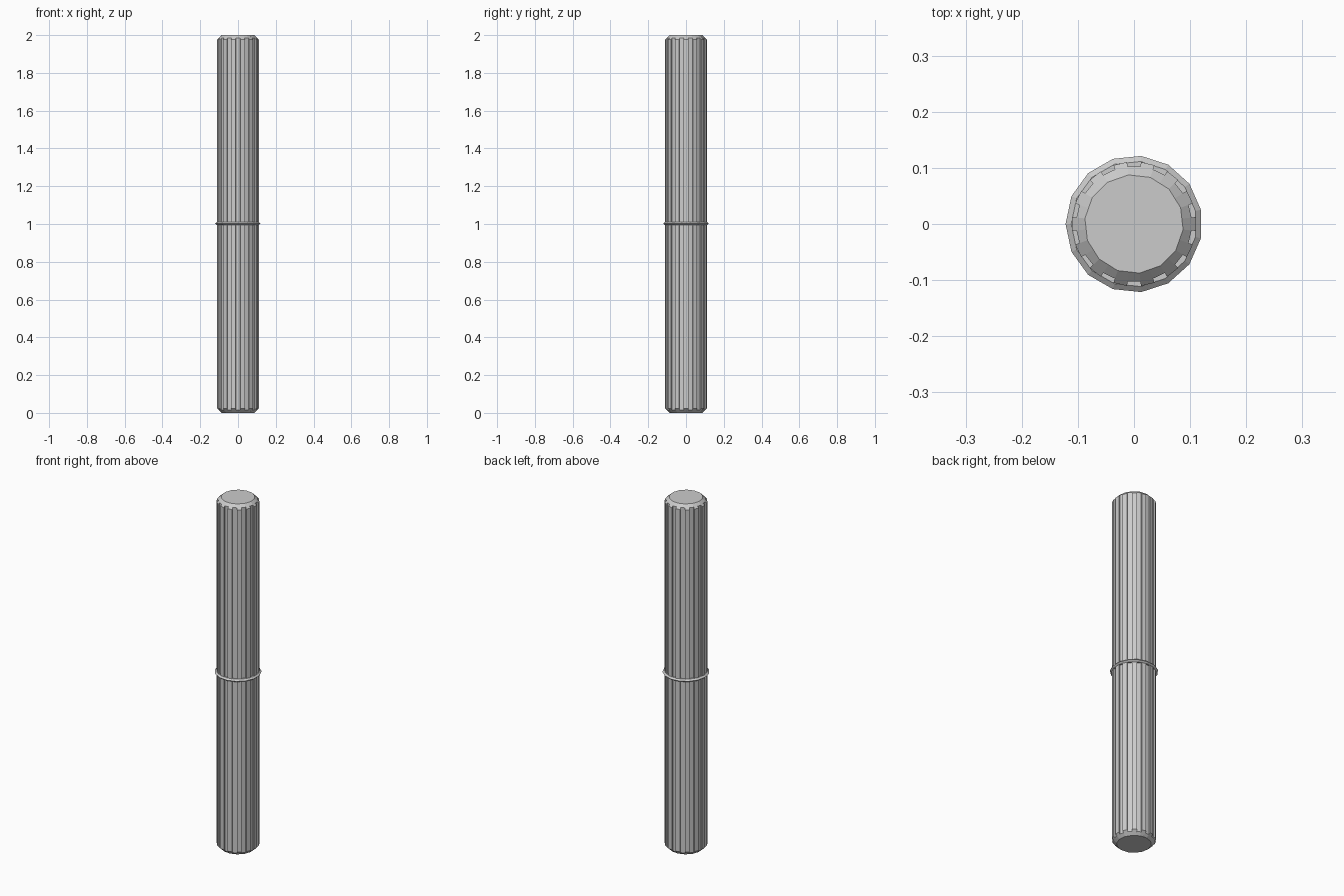
import bpy, bmesh, math

cube = bpy.data.objects.get("Cube")
if cube:
    bpy.data.objects.remove(cube, do_unlink=True)

# Single grey material
grey = bpy.data.materials.new("light_grey")
grey.use_nodes = True
colour = (0.6, 0.6, 0.6, 1)
grey.diffuse_color = colour
grey.node_tree.nodes["Principled BSDF"].inputs["Base Color"].default_value = colour


def polar(radius, angle, z):
    return (radius * math.cos(angle), radius * math.sin(angle), z)


def make_object(name, bm):
    bmesh.ops.remove_doubles(bm, verts=bm.verts, dist=1e-5)
    bmesh.ops.recalc_face_normals(bm, faces=bm.faces)
    mesh = bpy.data.meshes.new(name)
    bm.to_mesh(mesh)
    bm.free()
    mesh.materials.append(grey)
    obj = bpy.data.objects.new(name, mesh)
    bpy.context.collection.objects.link(obj)
    return obj


def bridge(bm, lower, upper):
    for i in range(len(lower)):
        j = (i + 1) % len(lower)
        corners = (lower[i], lower[j], upper[j], upper[i])
        bm.faces.new(corners)


# Fluted rod: grooves and teeth of equal width, with chamfered ends
TEETH, HEIGHT = 14, 2.0
CAP_R, FLOOR_R, TOOTH_R = 0.088, 0.103, 0.111
step = 2 * math.pi / TEETH
outline = []  # angle, body radius, end cap radius
for k in range(TEETH):
    first = math.pi / 2 + k * step - step / 4
    second = first + step / 2
    flat_r = CAP_R * math.cos(step / 2)
    outline += [(first, TOOTH_R, flat_r), (first, FLOOR_R, flat_r),
                (second, FLOOR_R, CAP_R), (second, TOOTH_R, CAP_R)]

bm = bmesh.new()
drop = [r - CAP_R for _, r, _ in outline]
bottom = [bm.verts.new(polar(c, a, 0)) for a, _, c in outline]
low = [bm.verts.new(polar(r, a, d)) for (a, r, _), d in zip(outline, drop)]
high = [bm.verts.new(polar(r, a, HEIGHT - d)) for (a, r, _), d in zip(outline, drop)]
top = [bm.verts.new(polar(c, a, HEIGHT)) for a, _, c in outline]
for lower, upper in ((bottom, low), (low, high), (high, top)):
    bridge(bm, lower, upper)
bmesh.ops.remove_doubles(bm, verts=bm.verts, dist=1e-5)
for z in (0, HEIGHT):
    rim = [e for e in bm.edges if e.is_boundary
           and all(abs(v.co.z - z) < 1e-4 for v in e.verts)]
    bmesh.ops.holes_fill(bm, edges=rim, sides=0)
make_object("fluted_rod", bm)

# Middle ring: flat top and bottom with a pointed outer edge
SIDES = 15
profile = [(0.098, -0.008), (0.112, -0.008), (0.122, 0), (0.112, 0.008), (0.098, 0.008)]
bm = bmesh.new()
loops = []
for r, z in profile:
    loops.append([bm.verts.new(polar(r, math.pi + i * 2 * math.pi / SIDES, 1.003 + z))
                  for i in range(SIDES)])
for i, loop in enumerate(loops):
    bridge(bm, loop, loops[(i + 1) % len(loops)])
make_object("middle_ring", bm)
